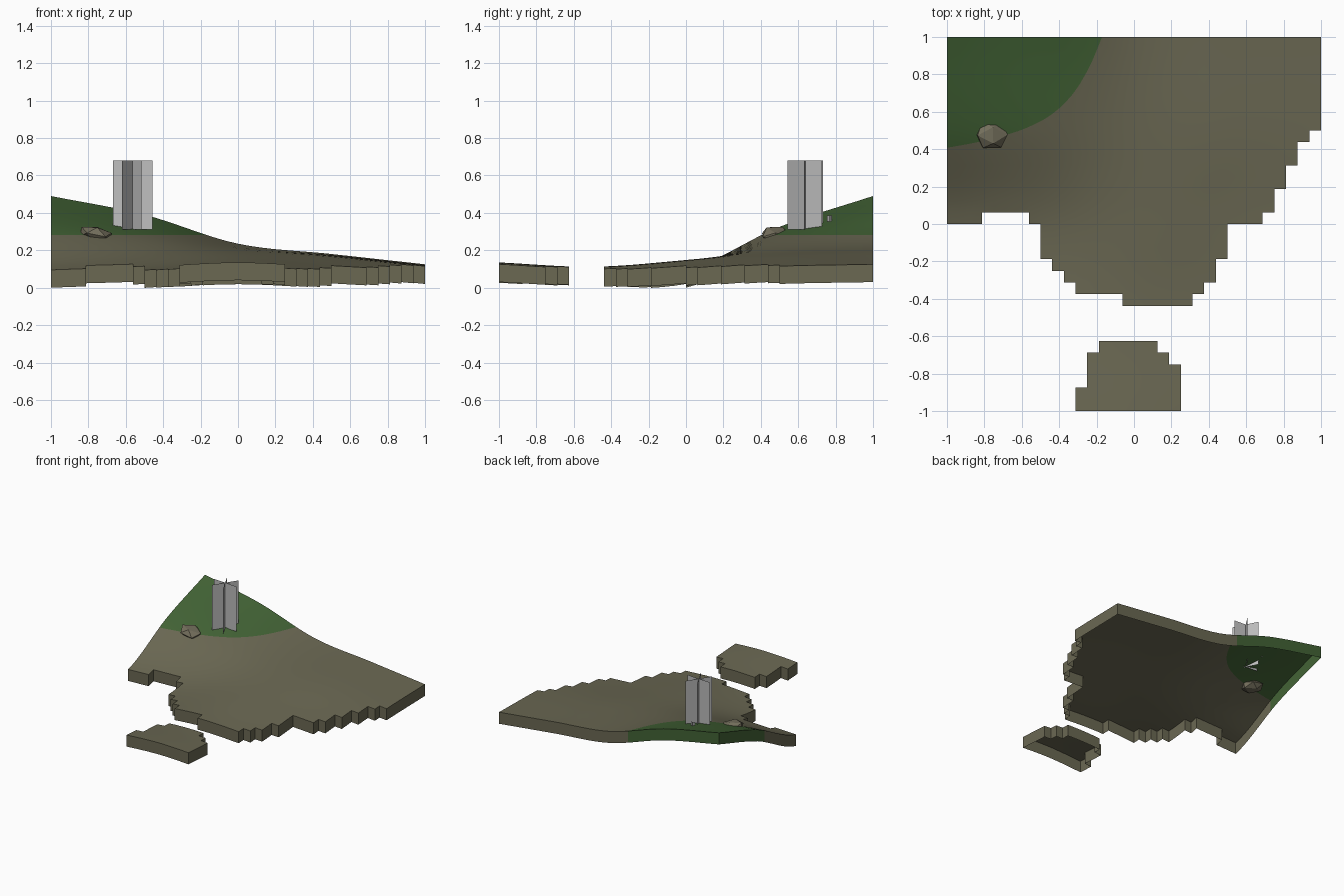
import bpy, bmesh, math
from mathutils import Vector, Matrix

cube = bpy.data.objects.get("Cube")
if cube:
    bpy.data.objects.remove(cube, do_unlink=True)


def material(name, rgb):
    m = bpy.data.materials.new(name)
    m.use_nodes = True
    m.diffuse_color = (*rgb, 1)
    bsdf = m.node_tree.nodes["Principled BSDF"]
    bsdf.inputs["Base Color"].default_value = (*rgb, 1)
    bsdf.inputs["Roughness"].default_value = 0.9
    return m


EARTH = material("earth brown", (0.145, 0.138, 0.086))
GRASS = material("grass green", (0.055, 0.125, 0.036))
STONE = material("stone", (0.17, 0.155, 0.105))
BARK = material("pale grey", (0.52, 0.52, 0.52))


def finish(bm, name, mats):
    mesh = bpy.data.meshes.new(name)
    bm.to_mesh(mesh)
    bm.free()
    for m in mats:
        mesh.materials.append(m)
    obj = bpy.data.objects.new(name, mesh)
    bpy.context.collection.objects.link(obj)
    return obj


# Height control rows from front (y = -1) to back (y = 1)
HEIGHTS = [
    [0.09, 0.11, 0.135, 0.11, 0.09],
    [0.09, 0.09, 0.112, 0.09, 0.08],
    [0.095, 0.115, 0.148, 0.118, 0.09],
    [0.325, 0.27, 0.20, 0.165, 0.115],
    [0.49, 0.39, 0.235, 0.18, 0.125],
]


def spline(vals, u):
    """Smooth curve through evenly spaced values, u from -1 to 1."""
    p = [2 * vals[0] - vals[1], *vals, 2 * vals[-1] - vals[-2]]
    s = (u + 1) / 2 * (len(vals) - 1)
    i = min(int(s), len(vals) - 2)
    t = s - i
    a, b, c, d = p[i:i + 4]
    return b + t / 2 * (c - a + t * (2 * a - 5 * b + 4 * c - d + t * (3 * (b - c) + d - a)))


def height(x, y):
    return spline([spline(row, x) for row in HEIGHTS], y)


# Land outline as blocks of cells: y0, y1, x0, x1
N = 16
MAIN = [(8, 16, -16, 16), (7, 8, -16, 15), (5, 7, -16, 14), (3, 5, -16, 13),
        (1, 3, -16, 12), (0, 1, -16, -13), (0, 1, -9, 11), (-3, 0, -8, 8),
        (-4, -3, -7, 7), (-5, -4, -6, 7), (-6, -5, -5, 6), (-7, -6, -1, 5)]
ISLAND = [(-11, -10, -3, 2), (-12, -11, -4, 3), (-14, -12, -4, 4), (-16, -14, -5, 4)]
GRASS_LEVEL = 0.283
RIM_DROP = 0.095


def terrain(name, blocks):
    bm = bmesh.new()
    grid = {}

    def vert(i, j):
        if (i, j) not in grid:
            x, y = i / N, j / N
            grid[i, j] = bm.verts.new((x, y, height(x, y)))
        return grid[i, j]

    for y0, y1, x0, x1 in blocks:
        for j in range(y0, y1):
            for i in range(x0, x1):
                bm.faces.new([vert(i, j), vert(i + 1, j), vert(i + 1, j + 1), vert(i, j + 1)])

    # Cut the surface along the grass line
    cuts = []
    for e in list(bm.edges):
        za, zb = (v.co.z - GRASS_LEVEL for v in e.verts)
        if za * zb < 0:
            cuts.append(bmesh.utils.edge_split(e, e.verts[0], za / (za - zb))[1])
    if cuts:
        bmesh.ops.connect_verts(bm, verts=cuts)

    # Drop a skirt from the rim
    rim = [e for e in bm.edges if e.is_boundary]
    top_faces = set(bm.faces)
    out = bmesh.ops.extrude_edge_only(bm, edges=rim)["geom"]
    for v in out:
        if isinstance(v, bmesh.types.BMVert):
            v.co.z -= RIM_DROP
    for f in bm.faces:
        if f in top_faces:
            z = f.calc_center_median().z
        else:
            z = f.calc_center_median().z + RIM_DROP / 2
        f.material_index = int(z > GRASS_LEVEL)
    bmesh.ops.recalc_face_normals(bm, faces=bm.faces)
    if sum(f.normal.z for f in bm.faces) < 0:
        bmesh.ops.reverse_faces(bm, faces=bm.faces)
    obj = finish(bm, name, [EARTH, GRASS])
    bpy.ops.object.select_all(action="DESELECT")
    obj.select_set(True)
    bpy.context.view_layer.objects.active = obj
    bpy.ops.object.shade_smooth_by_angle(angle=math.radians(35))


terrain("hillside", MAIN)
terrain("small_island", ISLAND)


# Crossed upright panels
def crossed_panels(name, centre, radius, z0, z1, angles):
    bm = bmesh.new()
    for a in angles:
        d = Vector((math.cos(math.radians(a)), math.sin(math.radians(a)), 0)) * radius
        c = Vector(centre)
        bm.faces.new([bm.verts.new(p + Vector((0, 0, z)))
                      for p, z in ((c - d, z0), (c + d, z0), (c + d, z1), (c - d, z1))])
    finish(bm, name, [BARK])


crossed_panels("tree_trunk", (-0.563, 0.638, 0), 0.106, 0.31, 0.68, (-4, 57, 117))
crossed_panels("sapling", (-0.6, 0.767, 0), 0.016, 0.355, 0.385, (30, 120))

# Faceted boulder
bm = bmesh.new()
bmesh.ops.create_icosphere(bm, subdivisions=1, radius=1)
bmesh.ops.transform(bm, verts=bm.verts, matrix=(
    Matrix.Translation((-0.76, 0.478, 0.285))
    @ Matrix.Rotation(math.radians(12), 4, "Y")
    @ Matrix.Diagonal((0.096, 0.082, 0.046, 1))
    @ Matrix.Rotation(math.radians(35), 4, "X")
    @ Matrix.Rotation(math.radians(20), 4, "Z")))
finish(bm, "boulder", [STONE])
